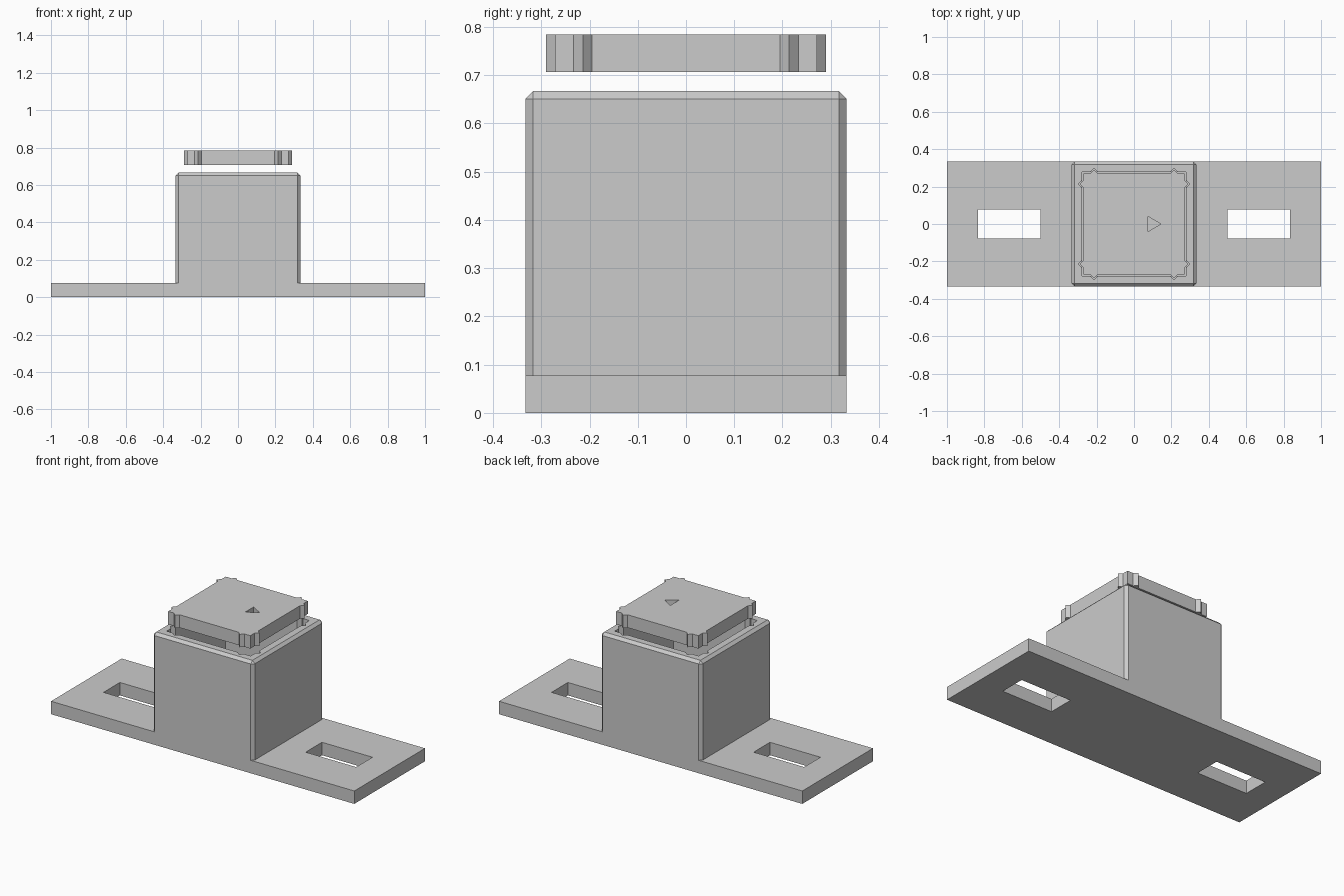
import bpy, bmesh
from mathutils import Matrix

default = bpy.data.objects.get("Cube")
if default:
    bpy.data.objects.remove(default, do_unlink=True)

grey = bpy.data.materials.new("plain_grey")
grey.use_nodes = True
colour = (0.6, 0.6, 0.6, 1)
grey.diffuse_color = colour
grey.node_tree.nodes["Principled BSDF"].inputs["Base Color"].default_value = colour

HALF = 0.333      # half width of base and box
PLATE = 0.077     # thickness of base and lid
BOX_TOP = 0.667
LID_BOTTOM = 0.707


def prism(name, outline, z0, z1, chamfer=0):
    """Extrude an outline upwards; optionally chamfer all but the bottom edges."""
    bm = bmesh.new()
    face = bm.faces.new([bm.verts.new((x, y, z0)) for x, y in outline])
    top = bmesh.ops.extrude_face_region(bm, geom=[face])["geom"]
    verts = [v for v in top if isinstance(v, bmesh.types.BMVert)]
    bmesh.ops.translate(bm, verts=verts, vec=(0, 0, z1 - z0))
    if chamfer:
        edges = [e for e in bm.edges if max(v.co.z for v in e.verts) > z0 + 0.01]
        bmesh.ops.bevel(bm, geom=edges, offset=chamfer, segments=1,
                        affect='EDGES', profile=0.5)
    bmesh.ops.recalc_face_normals(bm, faces=bm.faces)
    mesh = bpy.data.meshes.new(name)
    bm.to_mesh(mesh)
    bm.free()
    mesh.materials.append(grey)
    obj = bpy.data.objects.new(name, mesh)
    bpy.context.collection.objects.link(obj)
    return obj


def rectangle(x0, x1, y0, y1):
    return [(x0, y0), (x1, y0), (x1, y1), (x0, y1)]


def square(half):
    return rectangle(-half, half, -half, half)


def tabbed_square(half, tip):
    """Square outline with two pointed tabs near the ends of every side."""
    at, reach = 0.214, tip - half
    side = [(-half, -half)]
    for centre in (-at, at):
        side += [(centre - reach, -half), (centre, -tip), (centre + reach, -half)]
    return [(c * x - s * y, s * x + c * y)
            for c, s in ((1, 0), (0, 1), (-1, 0), (0, -1)) for x, y in side]


def cut(obj, cutter):
    cutter.hide_render = True
    mod = obj.modifiers.new("cut", 'BOOLEAN')
    mod.object = cutter
    mod.operation = 'DIFFERENCE'
    mod.solver = 'EXACT'
    bpy.context.view_layer.objects.active = obj
    bpy.ops.object.modifier_apply(modifier=mod.name)
    bpy.data.objects.remove(cutter, do_unlink=True)


# Mounting base with a slot in each wing
base = prism("mounting_base", rectangle(-1, 1, -HALF, HALF), 0, PLATE)
for side in (-1, 1):
    x0, x1 = sorted((side * 0.5, side * 0.833))
    cut(base, prism("slot_cutter", rectangle(x0, x1, -PLATE, PLATE), -0.1, 0.2))

# Open box with chamfered edges, hollow inside and notched for the lid tabs
box = prism("box_body", square(HALF), PLATE, BOX_TOP, chamfer=0.016)
cut(box, prism("cavity_cutter", square(0.277), 0.14, 0.8))
cut(box, prism("notch_cutter", tabbed_square(0.2765, 0.297), BOX_TOP - PLATE, 0.8))

# Floating lid with snap tabs and a triangular arrow recess
lid = prism("lid", tabbed_square(0.271, 0.29), LID_BOTTOM, LID_BOTTOM + PLATE)
cut(lid, prism("arrow_cutter", [(0.075, -0.04), (0.143, 0), (0.075, 0.04)],
               LID_BOTTOM + 0.027, 0.9))
